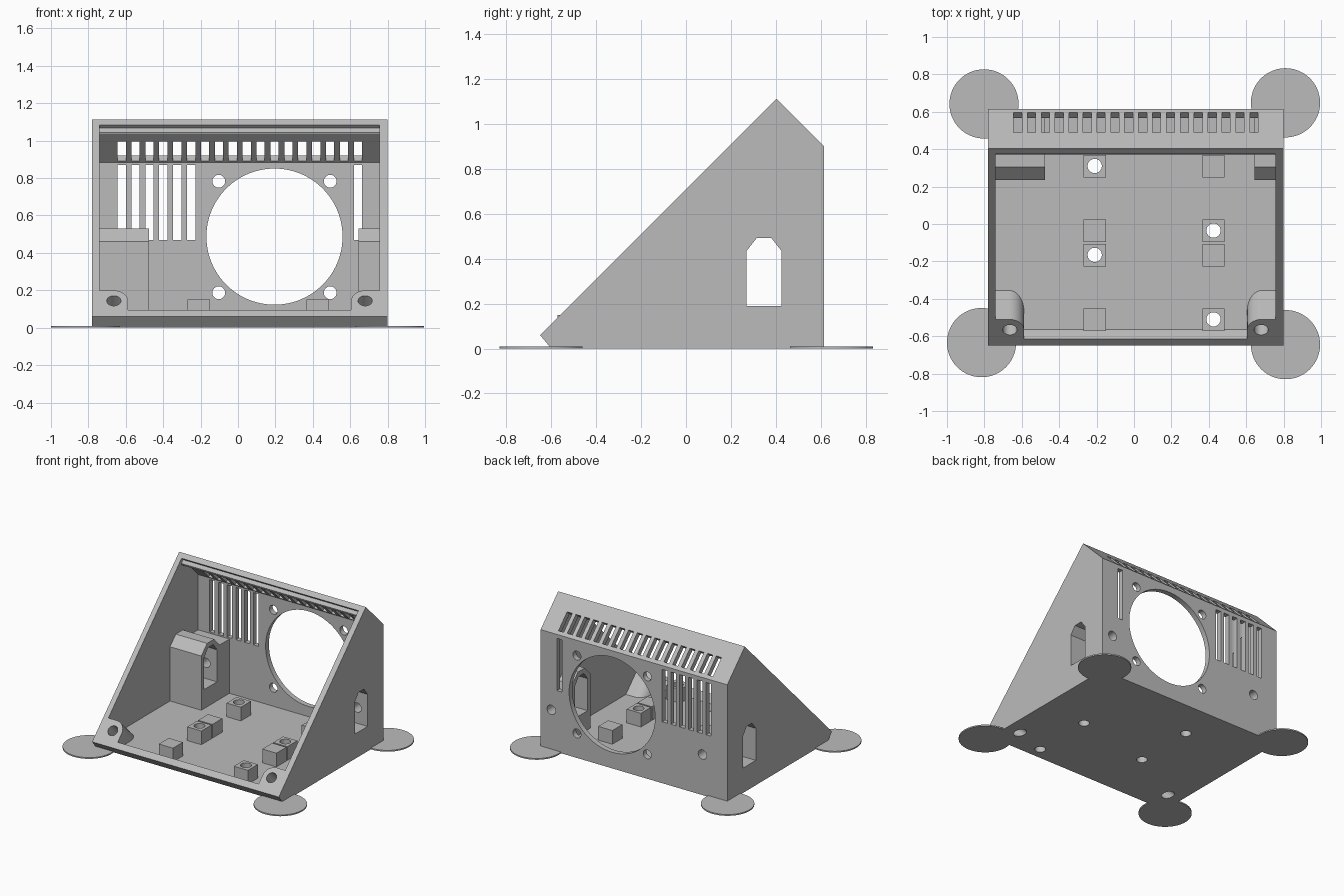
import bpy, bmesh, math
from mathutils import Vector

if "Cube" in bpy.data.objects:
    bpy.data.objects.remove(bpy.data.objects["Cube"])

X, Y, Z = Vector((1, 0, 0)), Vector((0, 1, 0)), Vector((0, 0, 1))
R = math.sqrt(0.5)
SLOPE = Vector((0, R, R))       # up along the sloped front rim, outward from the roof
INWARD = Vector((0, R, -R))     # into the case from the front rim, down the roof

grey = bpy.data.materials.new("plain grey")
grey.diffuse_color = (0.5, 0.5, 0.5, 1)
grey.use_nodes = True
grey.node_tree.nodes["Principled BSDF"].inputs["Base Color"].default_value = grey.diffuse_color


def make(name, prisms, helper=False):
    """One object from prisms (points, origin, u, v, extrusion)."""
    bm = bmesh.new()
    for pts, origin, u, v, ext in prisms:
        o = Vector(origin)
        face = bm.faces.new([bm.verts.new(o + u * a + v * b) for a, b in pts])
        out = bmesh.ops.extrude_face_region(bm, geom=[face])
        moved = [g for g in out["geom"] if isinstance(g, bmesh.types.BMVert)]
        bmesh.ops.translate(bm, verts=moved, vec=ext)
    bmesh.ops.recalc_face_normals(bm, faces=bm.faces)
    mesh = bpy.data.meshes.new(name)
    bm.to_mesh(mesh)
    bm.free()
    mesh.materials.append(grey)
    ob = bpy.data.objects.new(name, mesh)
    ob.hide_render = helper
    bpy.context.collection.objects.link(ob)
    return ob


def rect(w, h):
    return [(-w / 2, -h / 2), (w / 2, -h / 2), (w / 2, h / 2), (-w / 2, h / 2)]


def circle(r, n=40):
    return [(r * math.cos(math.tau * i / n), r * math.sin(math.tau * i / n)) for i in range(n)]


def along_x(pts, x0, x1):
    return (pts, (x0, 0, 0), Y, Z, X * (x1 - x0))


def boolean(ob, operation, other):
    m = ob.modifiers.new(operation.lower(), 'BOOLEAN')
    m.operation, m.solver, m.object = operation, 'EXACT', other


X0, X1 = -0.78, 0.80            # outer sides
I0, I1 = -0.74, 0.757           # inner sides
OUTER = [(-0.60, 0), (0.615, 0), (0.615, 0.90), (0.403, 1.112), (-0.65, 0.06)]
INNER = [(-0.565, 0.045), (0.575, 0.045), (0.575, 0.883), (0.30, 1.158), (-0.765, 0.245)]

# helpers: solid envelope and cavity
hull = make("envelope_helper", [along_x(OUTER, X0, X1)], True)
cavity = make("cavity_cutter", [along_x(INNER, I0, I1)], True)

# back and roof openings: vent slots, fan opening and its screw holes
cuts = []
slot_x = [-0.622 + 0.0743 * i for i in range(18)]
for x in slot_x:
    cuts.append((rect(0.044, 0.148), (x, 0.5425 - 0.06 * R, 0.9725 - 0.06 * R), X, INWARD, SLOPE * 0.10))
for x in slot_x[:6] + slot_x[17:]:
    cuts.append((rect(0.044, 0.40), (x, 0.53, 0.67), X, Z, Y * 0.15))
cuts.append((circle(0.364, 96), (0.195, 0.53, 0.487), X, Z, Y * 0.15))
for sx in (-1, 1):
    for sz in (-1, 1):
        cuts.append((circle(0.034), (0.195 + 0.298 * sx, 0.53, 0.485 + 0.298 * sz), X, Z, Y * 0.15))
vents = make("vent_cutter", cuts, True)

# side windows, board screw holes and diagonal corner screw holes
WINDOW = [(0.27, 0.19), (0.425, 0.19), (0.425, 0.435), (0.38, 0.492), (0.315, 0.492), (0.27, 0.435)]
holes = [along_x(WINDOW, -0.9, -0.40), along_x(WINDOW, 0.60, 0.9)]
for x, y in ((-0.21, 0.31), (-0.21, -0.165), (0.425, -0.035), (0.425, -0.51)):
    holes.append((circle(0.038), (x, y, -0.1), X, Y, Z * 0.4))
for x in (-0.664, 0.68):
    holes.append((circle(0.038), Vector((x, -0.566, 0.144)) - INWARD * 0.1, X, SLOPE, INWARD * 0.45))
openings = make("opening_cutter", holes, True)

# rear mounting holes leading into the window ducts
rear = make("rear_hole_cutter", [(circle(0.036), (x, 0.40, 0.31), X, Z, Y * 0.3)
                                 for x in (-0.57, 0.71)], True)

# case shell
case = make("case_shell", [along_x(OUTER, X0, X1)])
for cutter in (cavity, vents, openings, rear):
    boolean(case, 'DIFFERENCE', cutter)
parts = [case]

# window ducts against the side walls
DUCT = [(0.235, 0.03), (0.59, 0.03), (0.59, 0.46), (0.455, 0.46),
        (0.39, 0.53), (0.305, 0.53), (0.235, 0.46)]
for side, a, b in (("left", -0.76, -0.475), ("right", 0.643, 0.78)):
    duct = make(side + "_window_duct", [along_x(DUCT, a, b)])
    boolean(duct, 'DIFFERENCE', openings)
    boolean(duct, 'DIFFERENCE', rear)
    parts.append(duct)

# corner screw bosses, rounded on the inner upper corner
for side, wall, s in (("left", -0.76, 1), ("right", 0.777, -1)):
    w, h, r = 0.172, 0.198, 0.08
    pts = [(0, 0.03), (s * w, 0.03)]
    for i in range(13):
        a = math.pi / 2 * i / 12
        pts.append((s * (w - r + r * math.cos(a)), h - r + r * math.sin(a)))
    pts.append((0, h))
    start = Vector((wall, -0.65, 0.06)) - INWARD * 0.05
    boss = make(side + "_corner_boss", [(pts, start, X, SLOPE, INWARD * 0.30)])
    boolean(boss, 'INTERSECT', hull)
    boolean(boss, 'DIFFERENCE', openings)
    parts.append(boss)

# circuit board standoffs
stands = make("board_standoffs", [(rect(0.12, 0.12), (x, y, 0.02), X, Y, Z * 0.13)
                                  for x in (-0.21, 0.425) for y in (0.309, -0.036, -0.168, -0.512)])
boolean(stands, 'DIFFERENCE', openings)
parts.append(stands)

# retaining ridge under the roof edge
RIDGE = [(0.392, 1.068), (0.372, 1.045), (0.378, 1.03), (0.42, 1.03), (0.44, 1.03)]
parts.append(make("lid_ridge", [along_x(RIDGE, I0 - 0.01, I1 + 0.01)]))

# thin round pads at the corners
for name, x, y in (("back_left", -0.802, 0.642), ("back_right", 0.81, 0.648),
                   ("front_left", -0.815, -0.634), ("front_right", 0.81, -0.645)):
    parts.append(make(name + "_pad", [(circle(0.185, 64), (x, y, 0), X, Y, Z * 0.01)]))

# bake the cuts and shade, then drop the helpers
bpy.ops.object.select_all(action='DESELECT')
for ob in parts:
    ob.select_set(True)
bpy.context.view_layer.objects.active = case
bpy.ops.object.convert(target='MESH')
bpy.ops.object.shade_smooth_by_angle(angle=math.radians(30))
for ob in (hull, cavity, vents, openings, rear):
    bpy.data.objects.remove(ob)
